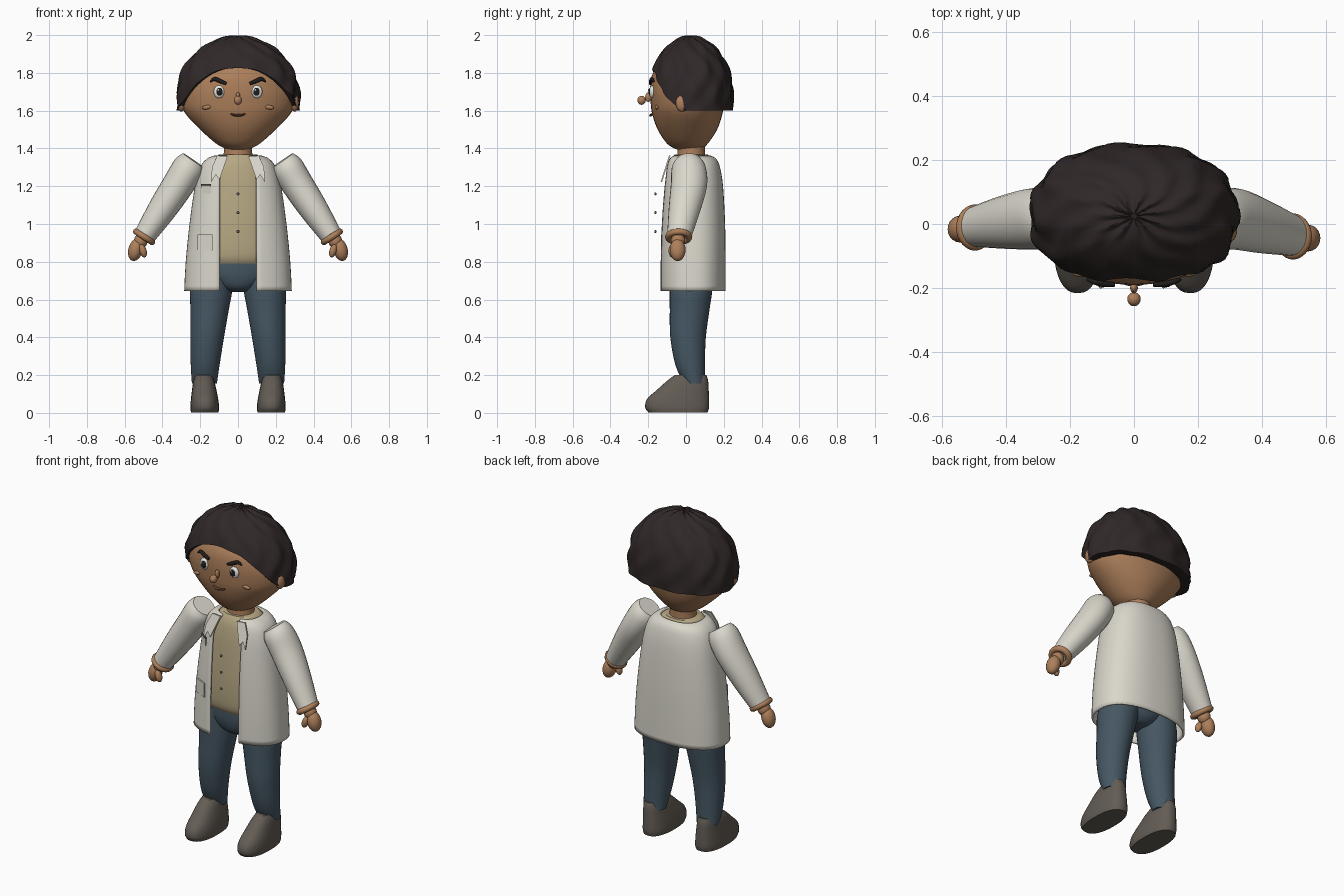
import bpy, bmesh, math
from mathutils import Vector

if "Cube" in bpy.data.objects:
    bpy.data.objects.remove(bpy.data.objects["Cube"])

def mat(name, r, g, b):
    m = bpy.data.materials.new(name)
    m.diffuse_color = (r, g, b, 1)
    m.use_nodes = True
    m.node_tree.nodes["Principled BSDF"].inputs["Base Color"].default_value = m.diffuse_color
    return m

SKIN = mat("skin", .42, .215, .105)
HAIR = mat("dark_hair", .030, .021, .021)
COAT = mat("off_white_cloth", .70, .68, .60)
SHIRT = mat("tan_cloth", .47, .39, .23)
JEANS = mat("blue_grey_cloth", .060, .095, .125)
SHOE = mat("grey_brown_leather", .125, .108, .090)
WHITE = mat("eye_white", .80, .80, .78)
BLACK = mat("near_black", .015, .012, .012)
LIP = mat("lip_brown", .16, .065, .04)

def sgnpow(v, e):
    return math.copysign(abs(v) ** e, v)

def smooth_rows(rows, k=4):
    """Catmull-Rom resampling of a list of number tuples."""
    out = []
    for i in range(len(rows) - 1):
        a, b, c, d = (rows[max(0, i - 1)], rows[i], rows[i + 1], rows[min(len(rows) - 1, i + 2)])
        for j in range(k):
            t = j / k
            out.append(tuple(.5 * (2 * q + (r - p) * t + (2 * p - 5 * q + 4 * r - s) * t * t
                       + (3 * q - p - 3 * r + s) * t ** 3) for p, q, r, s in zip(a, b, c, d)))
    return out + [rows[-1]]

def add(name, verts, faces, m, angle=40):
    me = bpy.data.meshes.new(name)
    me.from_pydata(verts, [], faces)
    bm = bmesh.new()
    bm.from_mesh(me)
    bmesh.ops.recalc_face_normals(bm, faces=bm.faces)
    bm.to_mesh(me)
    bm.free()
    me.materials.append(m)
    ob = bpy.data.objects.new(name, me)
    bpy.context.collection.objects.link(ob)
    bpy.ops.object.select_all(action='DESELECT')
    ob.select_set(True)
    bpy.context.view_layer.objects.active = ob
    bpy.ops.object.shade_smooth_by_angle(angle=math.radians(angle))
    return ob

def skin_rings(name, rings, m, closed=True, caps=True, angle=40):
    n = len(rings[0])
    verts = [v for r in rings for v in r]
    faces = [(i * n + j, i * n + (j + 1) % n, (i + 1) * n + (j + 1) % n, (i + 1) * n + j)
             for i in range(len(rings) - 1) for j in range(n if closed else n - 1)]
    if caps:
        faces += [tuple(range(n)), tuple(range(len(verts) - n, len(verts)))]
    return add(name, verts, faces, m, angle)

def loft(name, rows, m, p=2, n=36):
    """Rows are (z, centre x, half width, front y, back y)."""
    rings = []
    for z, cx, rx, y0, y1 in smooth_rows(rows):
        ts = [2 * math.pi * j / n for j in range(n)]
        rings.append([(cx + rx * sgnpow(math.sin(t), 2 / p),
                       (y0 + y1) / 2 - (y1 - y0) / 2 * sgnpow(math.cos(t), 2 / p), z) for t in ts])
    return skin_rings(name, rings, m)

def tube(name, rows, m, n=24, k=4):
    """Rows are (x, y, z, radius in the xz plane, radius along y)."""
    rows = smooth_rows(rows, k)
    rings = []
    for i, r in enumerate(rows):
        d = Vector(rows[min(i + 1, len(rows) - 1)][:3]) - Vector(rows[max(i - 1, 0)][:3])
        u = d.cross(Vector((0, 1, 0))).normalized()
        w = u.cross(d).normalized()
        rings.append([Vector(r[:3]) + u * r[3] * math.cos(t) + w * r[4] * math.sin(t)
                      for t in (2 * math.pi * j / n for j in range(n))])
    return skin_rings(name, rings, m)

def ball(name, loc, size, m, rot=0):
    bpy.ops.mesh.primitive_uv_sphere_add(segments=20, ring_count=12, location=loc, rotation=(0, rot, 0))
    ob = bpy.context.object
    ob.name = name
    ob.scale = size
    ob.data.materials.append(m)
    bpy.ops.object.shade_smooth()
    return ob

# Head, neck and ears
HEAD = [(1.395, 0, .055, -.05, .08), (1.425, 0, .115, -.10, .115), (1.5, 0, .20, -.15, .165),
        (1.58, 0, .275, -.178, .192), (1.64, 0, .302, -.187, .20), (1.72, 0, .302, -.19, .20),
        (1.8, 0, .265, -.175, .19), (1.9, 0, .16, -.11, .13)]
loft("head", HEAD, SKIN)
loft("neck", [(1.32, 0, .085, -.05, .10), (1.38, 0, .075, -.045, .10), (1.43, 0, .075, -.045, .10)], SKIN)

# Face details
ball("nose_bridge", (0, -.20, 1.672), (.012, .016, .026), SKIN)
ball("nose_tip", (0, -.235, 1.655), (.021, .022, .024), SKIN)
tube("mouth", [(-.038, -.180, 1.583, .004, .006), (-.015, -.186, 1.576, .006, .008),
               (.015, -.186, 1.576, .006, .008), (.038, -.180, 1.583, .004, .006)], LIP, 10)
for s, side in ((-1, "left"), (1, "right")):
    ball("ear_" + side, (s * .30, -.02, 1.64), (.022, .035, .045), SKIN)
    ball("eye_" + side, (s * .10, -.178, 1.70), (.029, .016, .034), WHITE)
    ball("iris_" + side, (s * .098, -.190, 1.70), (.017, .008, .021), BLACK)
    ball("glint_" + side, (s * .098 - .006, -.198, 1.709), (.005, .003, .006), WHITE)
    ball("cheek_" + side, (s * .165, -.155, 1.618), (.026, .010, .011), SKIN, s * .15)
    tube("brow_" + side, [(s * .062, -.190, 1.743, .008, .007), (s * .095, -.187, 1.757, .011, .009),
                          (s * .125, -.180, 1.768, .010, .009), (s * .145, -.172, 1.753, .004, .006)], BLACK, 12)

# Curly hair cap: lumpy dome whose lower edge rises into a fringe arch at the front
NA, NV = 88, 24
rings = []
for i in range(NV + 2):
    ring = []
    for j in range(NA):
        a = 2 * math.pi * j / NA
        low = 1.60 + (.225 * (1 - abs(math.sin(a)) ** 2.5) if math.cos(a) > 0 else 0)
        f = min(i, NV) / NV
        lat_end = math.acos(max(-1, (low - 1.68) / .31))
        lat = .03 + (lat_end - .03) * f
        z = 1.68 + .31 * math.cos(lat)
        r = math.sin(min(lat, math.pi / 2))
        row = lat * 7
        lump = .035 * math.sin(row) * math.sin(11 * a + 1.3 * math.sin(row * .6)) + .03 * abs(math.sin(5.5 * a + lat))
        k = r * (.975 + lump * min(1, lat * 1.5)) * (.86 if i > NV else 1)
        ring.append((.325 * k * sgnpow(math.sin(a), .9), .024 - .227 * k * sgnpow(math.cos(a), .9),
                     z + .25 * lump * (1 - f)))
    rings.append(ring)
skin_rings("hair", rings, HAIR, angle=50)

# Shirt and buttons
loft("shirt", [(.79, 0, .19, -.10, .15), (.84, 0, .205, -.118, .16), (1.0, 0, .20, -.12, .16),
               (1.2, 0, .18, -.105, .15), (1.3, 0, .155, -.09, .14), (1.345, 0, .13, -.075, .13),
               (1.368, 0, .10, -.06, .115)], SHIRT, 2.3)
for z in (.96, 1.06, 1.16):
    ball("shirt_button", (0, -.162, z), (.008, .006, .008), SHOE)

# Open coat
P = 2.4
PROFILE = smooth_rows([(.645, .285, -.14, .21), (.8, .277, -.14, .21), (1.0, .257, -.135, .207),
                       (1.2, .228, -.122, .196), (1.3, .20, -.108, .18), (1.345, .165, -.092, .16),
                       (1.362, .125, -.07, .13)])
rings = []
for z, rx, y0, y1 in PROFILE:
    gap = .098 if z < 1.25 else .098 - (z - 1.25) * .35
    t0 = math.asin((gap / rx) ** (P / 2))
    ts = [t0 + (2 * math.pi - 2 * t0) * j / 56 for j in range(57)]
    rings.append([(rx * sgnpow(math.sin(t), 2 / P),
                   (y0 + y1) / 2 - (y1 - y0) / 2 * sgnpow(math.cos(t), 2 / P), z) for t in ts])
coat = skin_rings("coat", rings, COAT, closed=False, caps=False)
# Offset inward whichever way the open sheet is facing
facing = sum(f.normal.dot(Vector((f.center.x, f.center.y - .03, 0))) for f in coat.data.polygons)
sol = coat.modifiers.new("thickness", 'SOLIDIFY')
sol.thickness = .012
sol.offset = -1 if facing > 0 else 1

def coat_y(x, z):
    z0, rx, y0, y1 = min(PROFILE, key=lambda r: abs(r[0] - z))
    return (y0 + y1) / 2 - (y1 - y0) / 2 * max(0, 1 - abs(x / rx) ** P) ** (1 / P)

def plate(name, outline, m, yfun, t=.008):
    n = len(outline)
    v = [(x, yfun(x, z) - d, z) for d in (0, t) for x, z in outline]
    f = [tuple(range(n)), tuple(range(n, 2 * n))]
    f += [(i, (i + 1) % n, n + (i + 1) % n, n + i) for i in range(n)]
    return add(name, v, f, m, 30)

def rect(x0, x1, z0, z1):
    return [(x0, z0), (x1, z0), (x1, z1), (x0, z1)]

# Pockets and lapels
plate("chest_pocket", rect(-.197, -.142, 1.162, 1.20), COAT, lambda x, z: coat_y(x, 1.18) - .002)
plate("pocket_trim", rect(-.197, -.142, 1.20, 1.212), SHOE, lambda x, z: coat_y(x, 1.18) - .002)
plate("hip_pocket", rect(-.215, -.135, .86, .945), COAT, lambda x, z: coat_y(x, .9) - .002)
for s in (-1, 1):
    plate("lapel", [(s * x, z) for x, z in ((.055, 1.358), (.098, 1.235), (.118, 1.262), (.142, 1.222),
                    (.138, 1.30), (.11, 1.362))], COAT, lambda x, z: -.082 - (1.362 - z) * .32)

# Trousers: pelvis and legs
loft("pelvis", [(.64, 0, .05, -.04, .09), (.67, 0, .12, -.08, .125), (.74, 0, .20, -.10, .145),
                (.84, 0, .195, -.10, .145)], JEANS)
for s, side in ((-1, "left"), (1, "right")):
    loft("leg_" + side, [(.155, s * .178, .066, -.01, .10), (.25, s * .174, .076, -.055, .10),
                         (.4, s * .163, .089, -.083, .105), (.55, s * .150, .102, -.086, .125),
                         (.66, s * .140, .112, -.086, .14), (.78, s * .115, .10, -.08, .14)], JEANS)
    # Shoes
    loft("shoe_" + side, [(.003, s * .176, .073, -.20, .115), (.03, s * .176, .076, -.216, .122),
                          (.075, s * .177, .072, -.205, .122), (.125, s * .179, .064, -.15, .12),
                          (.17, s * .181, .055, -.10, .117), (.20, s * .182, .043, -.06, .108)], SHOE, 2.4)
    # Sleeves, cuffs and hands
    e = -.014 * s - .01
    tube("sleeve_" + side, [(s * .236, .012, 1.337, .066, .065), (s * .262, .014, 1.298, .084, .090),
                            (s * .315, .016, 1.21, .084, .096), (s * .40, .004 + e / 2, 1.08, .076, .084),
                            (s * .494, -.012 + e, .938, .058, .064)], COAT)
    bpy.ops.mesh.primitive_torus_add(location=(s * .497, -.015 + e, .932), rotation=(0, -s * .58, 0),
                                     major_radius=.050, minor_radius=.017, major_segments=28, minor_segments=10)
    cuff = bpy.context.object
    cuff.name = "cuff_" + side
    cuff.scale = (1, 1.08, 1)
    cuff.data.materials.append(SKIN)
    bpy.ops.object.shade_smooth()
    ball("wrist_" + side, (s * .515, -.018 + e, .91), (.036, .038, .04), SKIN)
    ball("hand_" + side, (s * .543, -.02 + e, .863), (.038, .042, .060), SKIN, -s * .25)
    ball("thumb_" + side, (s * .503, -.048 + e, .858), (.019, .021, .036), SKIN, s * .3)
